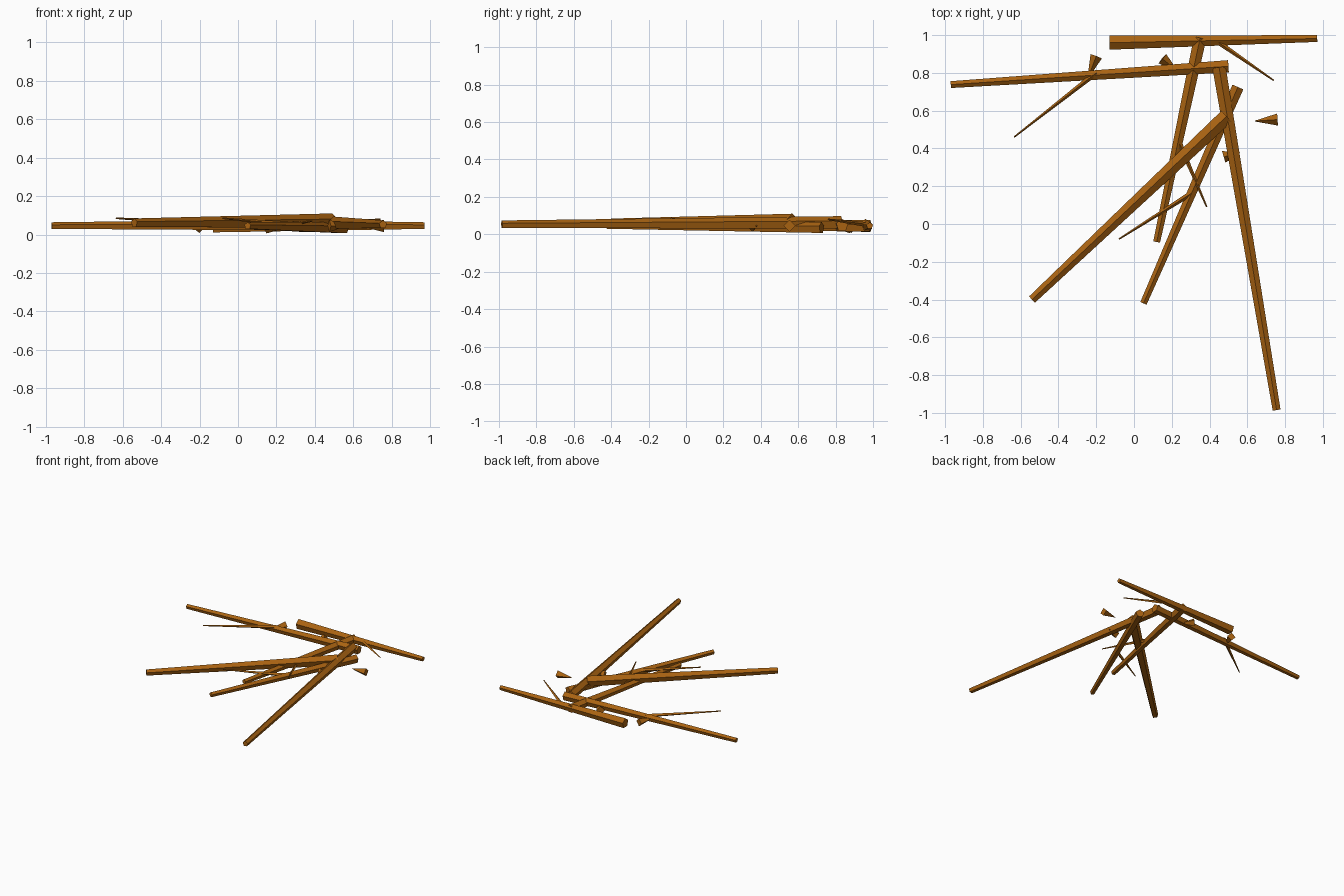
import bpy
import bmesh
import math
from mathutils import Vector, Matrix

cube = bpy.data.objects.get("Cube")
if cube:
    bpy.data.objects.remove(cube, do_unlink=True)

wood = bpy.data.materials.new("brown_wood")
wood.use_nodes = True
colour = (0.40, 0.125, 0.006, 1)
wood.diffuse_color = colour
wood.node_tree.nodes["Principled BSDF"].inputs["Base Color"].default_value = colour


def tapered(name, start, end, r_start, r_end, sides):
    """Flat-faced tapered rod between two points, with one edge on top."""
    a, b = Vector(start), Vector(end)
    axis = (b - a).normalized()
    side = axis.cross(Vector((0, 0, 1))).normalized()
    up = side.cross(axis)
    frame = Matrix((side, up, axis)).transposed()
    bm = bmesh.new()
    rings = []
    for centre, radius in ((a, r_start), (b, r_end)):
        ring = []
        for i in range(sides):
            t = math.tau * i / sides
            offset = Vector((math.sin(t), math.cos(t), 0)) * radius
            ring.append(bm.verts.new(centre + frame @ offset))
        rings.append(ring)
        bm.faces.new(ring)
    for i in range(sides):
        j = (i + 1) % sides
        bm.faces.new((rings[0][i], rings[0][j], rings[1][j], rings[1][i]))
    bmesh.ops.recalc_face_normals(bm, faces=bm.faces)
    mesh = bpy.data.meshes.new(name)
    bm.to_mesh(mesh)
    bm.free()
    mesh.materials.append(wood)
    bpy.context.collection.objects.link(bpy.data.objects.new(name, mesh))


# Main sticks, thick end first
sticks = {
    "back_stick": ((-0.13, 0.96, 0.043), (0.97, 0.982, 0.045), 0.039, 0.019),
    "left_reaching_stick": ((0.50, 0.835, 0.048), (-0.97, 0.738, 0.045), 0.034, 0.019),
    "middle_stick": ((0.35, 0.985, 0.042), (0.12, -0.095, 0.045), 0.035, 0.019),
    "long_front_stick": ((0.45, 0.83, 0.060), (0.755, -0.985, 0.052), 0.037, 0.022),
    "top_stick": ((0.49, 0.57, 0.068), (-0.54, -0.40, 0.060), 0.042, 0.024),
    "lower_stick": ((0.55, 0.725, 0.034), (0.05, -0.42, 0.045), 0.033, 0.019),
}
for name, (a, b, r0, r1) in sticks.items():
    tapered(name, a, b, r0, r1, 5)

# Thin twigs, root first
twigs = {
    "back_twig": ((0.42, 0.98, 0.05), (0.74, 0.76, 0.08)),
    "left_twig": ((-0.20, 0.80, 0.06), (-0.635, 0.46, 0.085)),
    "middle_twig": ((0.24, 0.43, 0.05), (0.385, 0.09, 0.07)),
    "lower_twig": ((0.30, 0.16, 0.05), (-0.08, -0.08, 0.085)),
}
for name, (a, b) in twigs.items():
    tapered(name, a, b, 0.014, 0.004, 4)

# Broken splinters, widening away from the sticks
splinters = {
    "left_splinter": ((-0.245, 0.77, 0.045), (-0.20, 0.888, 0.040)),
    "back_splinter": ((0.23, 0.81, 0.030), (0.15, 0.875, 0.038)),
    "right_splinter": ((0.64, 0.545, 0.045), (0.76, 0.553, 0.045)),
    "front_splinter": ((0.56, 0.38, 0.045), (0.475, 0.355, 0.045)),
}
for name, (a, b) in splinters.items():
    tapered(name, a, b, 0.002, 0.032, 4)
